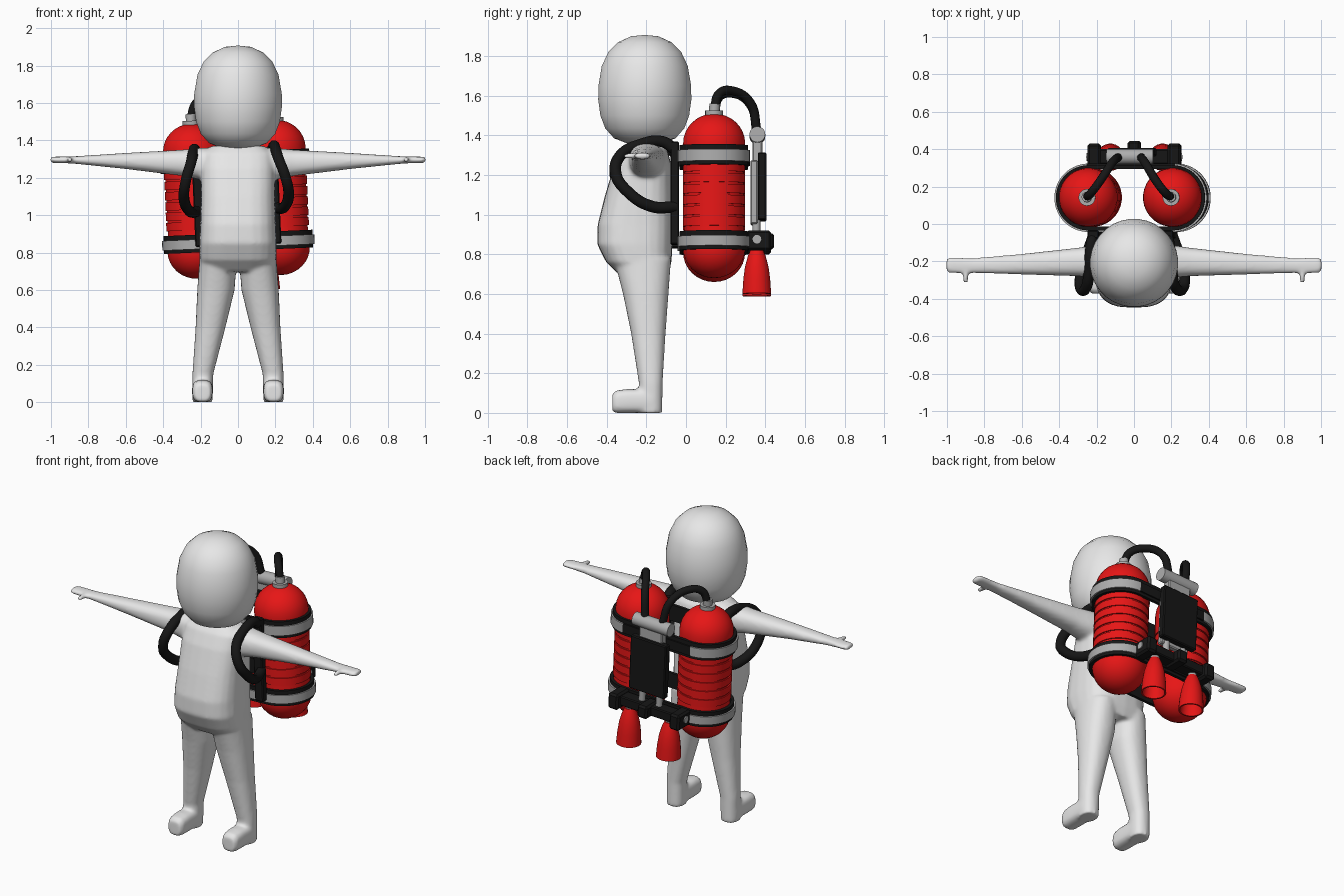
import bpy, bmesh
from math import sin, cos, pi, radians, copysign
from mathutils import Matrix, Vector

if "Cube" in bpy.data.objects:
    bpy.data.objects.remove(bpy.data.objects["Cube"])


def material(name, r, g, b):
    m = bpy.data.materials.new(name)
    m.use_nodes = True
    m.diffuse_color = (r, g, b, 1)
    bsdf = next(n for n in m.node_tree.nodes if n.type == 'BSDF_PRINCIPLED')
    bsdf.inputs["Base Color"].default_value = (r, g, b, 1)
    return m


WHITE = material("body white", 0.8, 0.8, 0.8)
RED = material("tank red", 0.8, 0.008, 0.008)
SILVER = material("brushed silver", 0.42, 0.42, 0.42)
BLACK = material("rubber black", 0.008, 0.008, 0.008)

# The whole pack hangs slightly crooked on the back
PIVOT = Vector((0, 0, 1.08))
PACK = (Matrix.Translation(PIVOT + Vector((-0.008, 0, 0)))
        @ Matrix.Rotation(radians(-2.5), 4, 'Y') @ Matrix.Translation(-PIVOT))


def finish(name, bm, mats, matrix=PACK):
    bmesh.ops.remove_doubles(bm, verts=bm.verts, dist=1e-5)
    bmesh.ops.recalc_face_normals(bm, faces=bm.faces)
    me = bpy.data.meshes.new(name)
    bm.to_mesh(me)
    bm.free()
    for m in mats:
        me.materials.append(m)
    me.shade_smooth()
    me.set_sharp_from_angle(angle=radians(35))
    ob = bpy.data.objects.new(name, me)
    bpy.context.collection.objects.link(ob)
    ob.matrix_world = matrix
    return ob


def bridge(bm, a, b):
    n = len(a)
    for i in range(n):
        bm.faces.new((a[i], a[(i + 1) % n], b[(i + 1) % n], b[i]))


def lathe(profile, centre=(0, 0), seg=32, stretch=0.0, closed=False):
    """Turn an (r, z) profile; stretch pulls the circle into a stadium along x."""
    bm = bmesh.new()
    rings = []
    for r, z in profile:
        ring = []
        for i in range(seg):
            a = 2 * pi * (i + 0.5) / seg
            c, s = cos(a), sin(a)
            ring.append(bm.verts.new((centre[0] + r * c + copysign(stretch, c),
                                      centre[1] + r * s, z)))
        rings.append(ring)
    for a, b in zip(rings, rings[1:] + (rings[:1] if closed else [])):
        bridge(bm, a, b)
    return bm


def loft(bm, axis, rings, power=2.4, side=1, seg=24):
    """Skin rounded rings (t, c1, c2, r1, r2) stacked along an axis."""
    def place(t, u, v):
        x, y, z = {'x': (t, u, v), 'y': (u, t, v), 'z': (u, v, t)}[axis]
        return bm.verts.new((x * side, y, z))
    loops = []
    for t, c1, c2, r1, r2 in rings:
        loop = []
        for i in range(seg):
            c, s = cos(2 * pi * i / seg), sin(2 * pi * i / seg)
            loop.append(place(t, c1 + r1 * copysign(abs(c) ** (2 / power), c),
                              c2 + r2 * copysign(abs(s) ** (2 / power), s)))
        loops.append(loop)
    for a, b in zip(loops, loops[1:]):
        bridge(bm, a, b)
    bm.faces.new(loops[0])
    bm.faces.new(loops[-1])


def box(name, lo, hi, mat, bevel=0.006):
    bm = bmesh.new()
    lo, hi = Vector(lo), Vector(hi)
    bmesh.ops.create_cube(bm, size=1)
    for v in bm.verts:
        v.co = (lo + hi) / 2 + v.co * (hi - lo)
    bmesh.ops.bevel(bm, geom=bm.edges[:], offset=bevel, segments=1, affect='EDGES')
    return finish(name, bm, [mat])


def rod(name, a, b, r, mat, seg=20):
    a, b = Vector(a), Vector(b)
    bm = bmesh.new()
    bmesh.ops.create_cone(bm, cap_ends=True, segments=seg, radius1=r, radius2=r,
                          depth=(b - a).length)
    turn = (b - a).to_track_quat('Z', 'Y').to_matrix().to_4x4()
    bm.transform(Matrix.Translation((a + b) / 2) @ turn)
    return finish(name, bm, [mat])


def tube(name, points, r, mat):
    cu = bpy.data.curves.new(name, 'CURVE')
    cu.dimensions = '3D'
    cu.bevel_depth, cu.bevel_resolution, cu.resolution_u = r, 3, 8
    cu.use_fill_caps = True
    sp = cu.splines.new('BEZIER')
    sp.bezier_points.add(len(points) - 1)
    for bp, p in zip(sp.bezier_points, points):
        bp.co = p
        bp.handle_left_type = bp.handle_right_type = 'AUTO'
    cu.materials.append(mat)
    ob = bpy.data.objects.new(name, cu)
    bpy.context.collection.objects.link(ob)
    ob.matrix_world = PACK


# Head
finish("head", lathe([(0, 1.907), (0.07, 1.9), (0.135, 1.87), (0.185, 1.82), (0.218, 1.75),
                      (0.235, 1.65), (0.236, 1.58), (0.225, 1.5), (0.2, 1.435), (0.155, 1.385),
                      (0.09, 1.36), (0, 1.352)], (0, -0.208)), [WHITE], Matrix())

# Torso, arms and legs fused into one soft body
body = bmesh.new()
loft(body, 'z', [(0.7, 0, -0.215, 0.17, 0.125), (0.76, 0, -0.238, 0.205, 0.165),
                 (0.85, 0, -0.258, 0.208, 0.19), (0.95, 0, -0.256, 0.203, 0.19),
                 (1.1, 0, -0.238, 0.198, 0.17), (1.25, 0, -0.218, 0.198, 0.145),
                 (1.33, 0, -0.21, 0.19, 0.115), (1.37, 0, -0.21, 0.14, 0.08)], 2.8)
for side in (1, -1):
    loft(body, 'x', [(0.1, -0.2, 1.27, 0.1, 0.09), (0.2, -0.2, 1.275, 0.088, 0.085),
                     (0.3, -0.203, 1.28, 0.076, 0.07), (0.6, -0.215, 1.29, 0.055, 0.043),
                     (0.86, -0.222, 1.295, 0.04, 0.021), (0.92, -0.222, 1.296, 0.043, 0.018),
                     (0.99, -0.22, 1.296, 0.041, 0.017), (1.004, -0.22, 1.296, 0.03, 0.013)],
         2.4, side)
    loft(body, 'y', [(-0.315, 0.9, 1.296, 0.013, 0.013), (-0.24, 0.9, 1.296, 0.018, 0.017)],
         2, side)
    loft(body, 'z', [(0, 0.19, -0.18, 0.054, 0.06), (0.15, 0.188, -0.178, 0.056, 0.06),
                     (0.4, 0.147, -0.19, 0.08, 0.087), (0.6, 0.118, -0.203, 0.1, 0.115),
                     (0.78, 0.105, -0.22, 0.1, 0.145)], 2.3, side)
    loft(body, 'y', [(-0.372, 0.19, 0.05, 0.04, 0.046), (-0.35, 0.19, 0.057, 0.053, 0.057),
                     (-0.3, 0.19, 0.06, 0.056, 0.06), (-0.17, 0.19, 0.06, 0.056, 0.06)],
         3, side)
body = finish("body", body, [WHITE], Matrix())
fuse = body.modifiers.new("fuse", 'REMESH')
fuse.mode, fuse.voxel_size, fuse.use_smooth_shade = 'VOXEL', 0.01, True
soften = body.modifiers.new("soften", 'SMOOTH')
soften.factor, soften.iterations = 0.5, 8

# Ribbed tank profile: dome, stepped ribs, dome
R, DOME = 0.157, 0.15
arc = [pi / 2 * i / 8 for i in range(9)]
tank = [(R * sin(a), 0.82 - DOME * cos(a)) for a in arc]
for i in range(6):
    z = 0.92 + i * 0.055
    tank += [(R - 0.007, z), (R - 0.007, z + 0.01), (R, z + 0.01), (R, z + 0.055)]
tank += [(R * cos(a), 1.35 + DOME * sin(a)) for a in arc]

BELL = [(0, 0.82), (0.03, 0.82), (0.045, 0.785), (0.06, 0.73), (0.068, 0.67), (0.073, 0.595),
        (0.064, 0.595), (0.058, 0.66), (0.045, 0.73), (0, 0.76)]

for s, word in ((1, "left"), (-1, "right")):
    x = 0.225 * s
    finish(word + "_tank", lathe(tank, (x, 0.142)), [RED])
    rod(word + "_tank_collar", (x, 0.142, 1.485), (x, 0.142, 1.515), 0.045, SILVER)
    rod(word + "_tank_valve", (x, 0.142, 1.5), (x, 0.145, 1.55), 0.027, SILVER)
    tube(word + "_hose", [(x, 0.145, 1.53), (0.2 * s, 0.165, 1.6), (0.15 * s, 0.23, 1.62),
                          (0.09 * s, 0.325, 1.56), (0.06 * s, 0.358, 1.42)], 0.023, BLACK)
    # Shoulder strap loop and its back strip
    tube(word + "_shoulder_strap",
         [(0.2 * s, -0.055, 1.32), (0.21 * s, -0.12, 1.36), (0.22 * s, -0.23, 1.345),
          (0.235 * s, -0.33, 1.29), (0.265 * s, -0.355, 1.2), (0.28 * s, -0.29, 1.1),
          (0.25 * s, -0.17, 1.03), (0.21 * s, -0.055, 1.03)], 0.029, BLACK)
    box(word + "_back_strip", (0.2 * s - 0.03, -0.078, 0.84), (0.2 * s + 0.03, -0.035, 1.36), BLACK)
    # Thruster bell, its bracket and mount block
    finish(word + "_thruster", lathe(BELL, (0.14 * s, 0.357), 24), [RED])
    rod(word + "_thruster_neck", (0.14 * s, 0.357, 0.8), (0.14 * s, 0.357, 0.85), 0.025, SILVER)
    box(word + "_mount_block", (0.215 * s - 0.035, 0.305, 0.81), (0.215 * s + 0.035, 0.43, 0.91),
        BLACK, 0.012)
    rod(word + "_mount_bolt", (0.24 * s, 0.358, 0.865), (0.256 * s, 0.358, 0.865), 0.022, SILVER)
    rod(word + "_panel_leg", (0.06 * s, 0.355, 0.88), (0.06 * s, 0.355, 0.99), 0.02, SILVER)

# Bands round both tanks: black padding with a silver strip, black across the back
for z0, z1, word in ((0.81, 0.905, "lower"), (1.238, 1.34, "upper")):
    pad = [(R - 0.002, z0), (0.174, z0), (0.174, z1), (R - 0.002, z1)]
    strip = [(0.172, z0 + 0.018), (0.183, z0 + 0.018), (0.183, z1 - 0.025), (0.172, z1 - 0.025)]
    finish(word + "_band_padding", lathe(pad, (0, 0.14), 48, 0.225, True), [BLACK])
    band = finish(word + "_band", lathe(strip, (0, 0.14), 48, 0.225, True), [SILVER, BLACK])
    for f in band.data.polygons:
        if abs(f.center.x) < 0.1 and f.center.y > 0.14:
            f.material_index = 1

# Control unit between the tanks
box("panel_frame", (-0.1, 0.325, 0.95), (0.1, 0.362, 1.27), SILVER)
box("control_panel", (-0.125, 0.362, 0.97), (0.125, 0.405, 1.31), BLACK)
box("manifold_bracket", (-0.08, 0.335, 1.26), (0.08, 0.385, 1.38), SILVER)
rod("manifold", (-0.125, 0.36, 1.4), (0.125, 0.36, 1.4), 0.04, SILVER)
box("thruster_bar", (-0.19, 0.32, 0.835), (0.19, 0.4, 0.895), BLACK)
box("bar_centre_block", (-0.035, 0.315, 0.825), (0.035, 0.445, 0.905), BLACK, 0.012)
